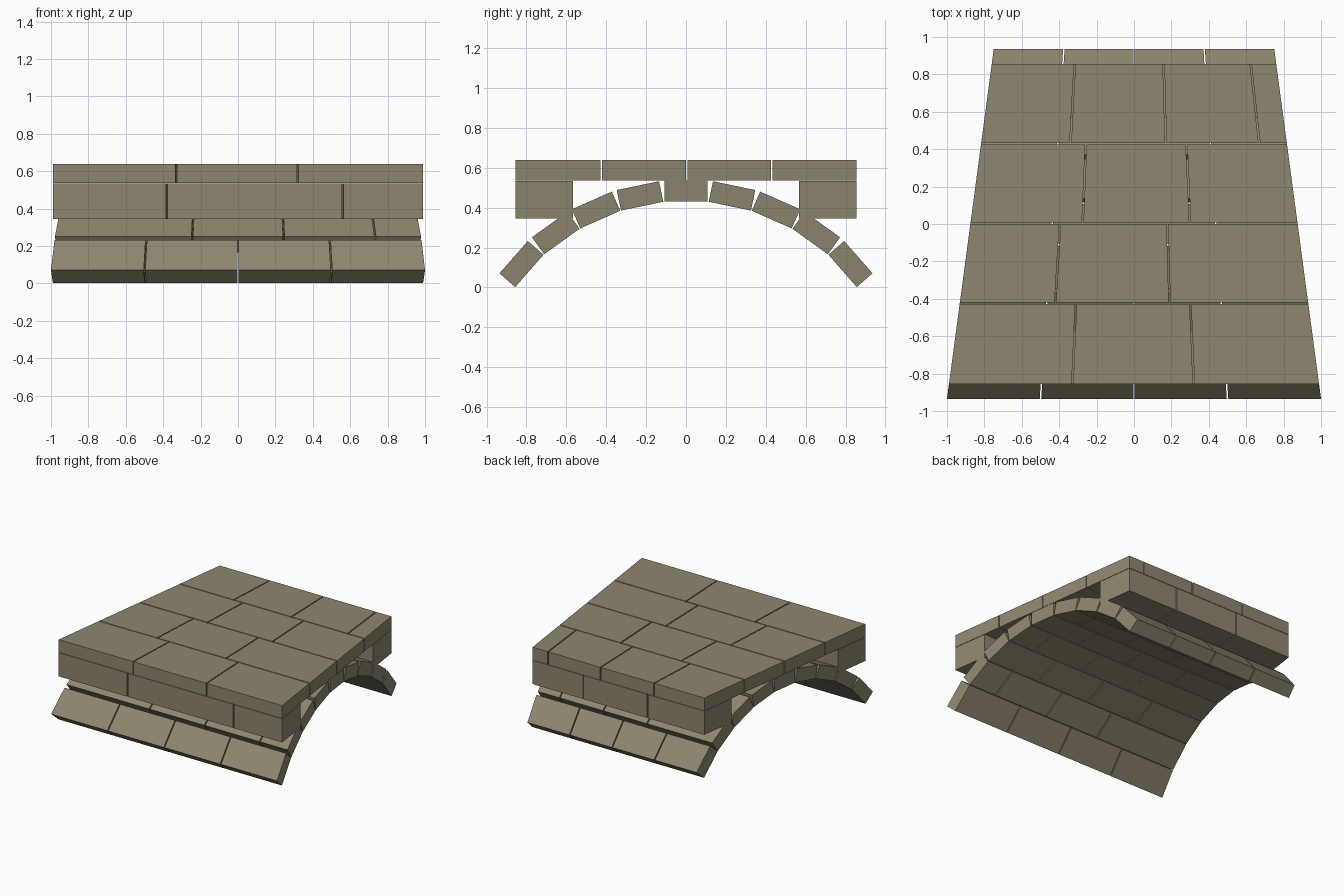
import bpy
import bmesh
from mathutils import Vector

cube = bpy.data.objects.get("Cube")
if cube:
    bpy.data.objects.remove(cube, do_unlink=True)

stone = bpy.data.materials.new("weathered_stone")
stone.use_nodes = True
colour = (0.27, 0.24, 0.16, 1)
stone.diffuse_color = colour
stone.node_tree.nodes["Principled BSDF"].inputs["Base Color"].default_value = colour

GAP = 0.008


def half_width(y):
    """The whole structure narrows towards the back."""
    return 0.875 - 0.1337 * y


def course(name, profile, splits):
    """Row of blocks: a y-z profile run across x, cut at fractions of the half width."""
    bm = bmesh.new()
    edges = [-1, *splits, 1]
    for a, b in zip(edges, edges[1:]):
        ends = []
        for u, shift in ((a, GAP / 2), (b, -GAP / 2)):
            inset = 0 if abs(u) == 1 else shift
            ends.append([bm.verts.new((u * half_width(y) + inset, y, z)) for y, z in profile])
        bm.faces.new(ends[0])
        bm.faces.new(ends[1][::-1])
        n = len(profile)
        for i in range(n):
            j = (i + 1) % n
            bm.faces.new((ends[0][i], ends[1][i], ends[1][j], ends[0][j]))
    bmesh.ops.recalc_face_normals(bm, faces=bm.faces)
    mesh = bpy.data.meshes.new(name)
    bm.to_mesh(mesh)
    bm.free()
    mesh.materials.append(stone)
    bpy.context.collection.objects.link(bpy.data.objects.new(name, mesh))


def box(y0, y1, z0, z1):
    return [(y0, z0), (y1, z0), (y1, z1), (y0, z1)]


# Deck slabs, four rows from front to back
rows = [(-0.855, -0.425), (-0.425, 0.003), (0.003, 0.43), (0.43, 0.855)]
row_splits = [(-0.333, 0.323), (-0.452, 0.204), (-0.314, 0.343), (-0.416, 0.208, 0.82)]
for i, ((y0, y1), splits) in enumerate(zip(rows, row_splits)):
    front = y0 if i == 0 else y0 + GAP / 2
    back = y1 if i == 3 else y1 - GAP / 2
    course(f"deck_row_{i + 1}", box(front, back, 0.537, 0.64), splits)

# Beams under the deck edges
course("front_beam", box(-0.855, -0.567, 0.345, 0.534), (-0.385, 0.566))
course("back_beam", box(0.567, 0.855, 0.345, 0.534), (-0.337, 0.41))

# Arch courses, mirrored front to back
inner = [(-0.858, 0), (-0.713, 0.165), (-0.532, 0.295), (-0.328, 0.385), (-0.112, 0.43)]
halves, quarters = (-0.5, 0, 0.5), (-0.25, 0.25, 0.75)
THICK = 0.105
for i, (a, b) in enumerate(zip(inner, inner[1:])):
    a, b = Vector(a), Vector(b)
    d = (b - a).normalized()
    out = Vector((-d.y, d.x)) * THICK
    a, b = a + d * 0.002, b - d * 0.002
    profile = [a, b, b + out, a + out]
    for side, sign in (("front", 1), ("back", -1)):
        course(f"{side}_arch_course_{i + 1}", [(sign * p.x, p.y) for p in profile],
               quarters if i % 2 else halves)

# Keystone course at the crown
course("keystone_course", box(-0.108, 0.108, 0.43, 0.535), halves)
